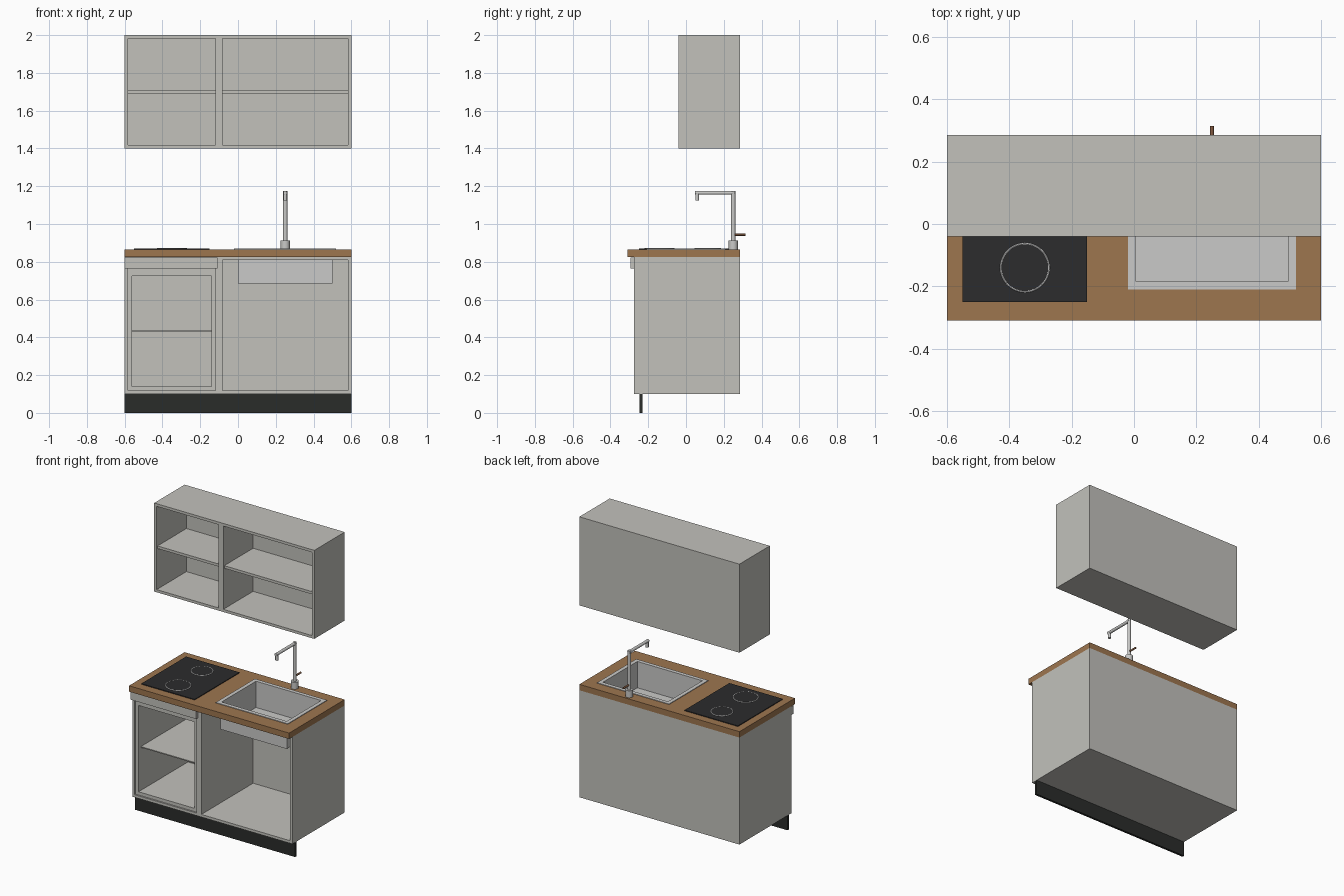
import bpy, math
from mathutils import Vector

cube = bpy.data.objects.get("Cube")
if cube:
    bpy.data.objects.remove(cube, do_unlink=True)


def material(name, rgb):
    m = bpy.data.materials.new(name)
    m.use_nodes = True
    m.diffuse_color = (*rgb, 1)
    bsdf = next(n for n in m.node_tree.nodes if n.type == 'BSDF_PRINCIPLED')
    bsdf.inputs["Base Color"].default_value = (*rgb, 1)
    return m


GREY = material("cabinet grey", (.54, .535, .5))
WOOD = material("worktop wood", (.34, .18, .078))
BLACK = material("hob black", (.025, .025, .026))
PLINTH = material("plinth charcoal", (.023, .025, .023))
STEEL = material("steel", (.59, .59, .58))
RING = material("ring white", (.75, .75, .75))
BROWN = material("lever brown", (.22, .1, .05))


def box(name, x, y, z, mat):
    """Box from (low, high) ranges on each axis."""
    lo, hi = zip(x, y, z)
    verts = [(a, b, c) for a in x for b in y for c in z]
    faces = [(0, 1, 3, 2), (4, 6, 7, 5), (0, 4, 5, 1), (2, 3, 7, 6), (0, 2, 6, 4), (1, 5, 7, 3)]
    me = bpy.data.meshes.new(name)
    me.from_pydata(verts, [], faces)
    me.materials.append(mat)
    ob = bpy.data.objects.new(name, me)
    bpy.context.collection.objects.link(ob)
    return ob


def rod(name, start, end, radius, mat):
    """Smooth cylinder between two points."""
    a, b = Vector(start), Vector(end)
    bpy.ops.mesh.primitive_cylinder_add(vertices=32, radius=radius, depth=(b - a).length,
                                        location=(a + b) / 2)
    ob = bpy.context.object
    ob.name = name
    ob.rotation_euler = (b - a).to_track_quat('Z', 'Y').to_euler()
    ob.data.materials.append(mat)
    bpy.ops.object.shade_smooth_by_angle()
    return ob


def carcass(name, x, y, z, t=.018, back=.006, top=True):
    """Open-fronted cabinet: sides, floor, top and back."""
    (x0, x1), (y0, y1), (z0, z1) = x, y, z
    yi = (y0, y1 - back)
    inner = (x0 + t, x1 - t)
    box(name + "_right_side", (x0, x0 + t), yi, z, GREY)
    box(name + "_left_side", (x1 - t, x1), yi, z, GREY)
    box(name + "_floor", inner, yi, (z0, z0 + t), GREY)
    if top:
        box(name + "_top", inner, yi, (z1 - t, z1), GREY)
    box(name + "_back", x, (y1 - back, y1), z, GREY)


# Wall cabinets with a shelf each
BACK = .285
for name, x in (("small_wall_cabinet", (-.6, -.1)), ("large_wall_cabinet", (-.1, .6))):
    carcass(name, x, (-.04, BACK), (1.4, 2))
    box(name + "_shelf", (x[0] + .018, x[1] - .018), (-.03, BACK - .006), (1.692, 1.71), GREY)

# Base cabinets and plinths
FRONT = -.275
carcass("appliance_cabinet", (-.6, -.1), (FRONT, BACK), (.1, .825))
carcass("sink_cabinet", (-.1, .6), (FRONT, BACK), (.1, .825), top=False)
for name, y in (("front", (FRONT, -.2)), ("back", (.2, BACK - .006))):
    box("sink_cabinet_" + name + "_rail", (-.082, .582), y, (.81, .825), GREY)
box("right_plinth", (-.6, -.1), (-.245, -.23), (0, .1), PLINTH)
box("left_plinth", (-.1, .6), (-.245, -.23), (0, .1), PLINTH)

# Appliance housing inside the small base cabinet
carcass("appliance_housing", (-.57, -.13), (-.265, .27), (.13, .735), t=.01)
box("appliance_shelf", (-.56, -.14), (-.24, .264), (.43, .437), GREY)
for name, x in (("right", (-.582, -.57)), ("left", (-.13, -.118))):
    box("housing_" + name + "_filler", x, (-.265, -.255), (.118, .807), GREY)
box("housing_top_filler", (-.57, -.13), (-.265, -.255), (.735, .807), GREY)
box("housing_bottom_filler", (-.57, -.13), (-.265, -.255), (.118, .13), GREY)
box("control_strip", (-.6, -.108), (-.295, FRONT), (.765, .822), GREY)

# Worktop in four pieces around the sink opening
Z = (.825, .865)
box("worktop_right", (-.6, 0), (-.31, BACK), Z, WOOD)
box("worktop_left", (.5, .6), (-.31, BACK), Z, WOOD)
box("worktop_front", (0, .5), (-.31, -.19), Z, WOOD)
box("worktop_back", (0, .5), (.19, BACK), Z, WOOD)

# Sink: rim and thin-walled bowl
t = .006
for name, y in (("front", (-.21, -.19 + t)), ("back", (.19 - t, .21))):
    box("sink_rim_" + name, (-.02, .52), y, (.865, .869), STEEL)
for name, x in (("right", (-.02, t)), ("left", (.5 - t, .52))):
    box("sink_rim_" + name, x, (-.19 + t, .19 - t), (.865, .869), STEEL)
for name, x, y in (("right", (0, t), (-.19, .19)), ("left", (.5 - t, .5), (-.19, .19)),
                   ("front", (t, .5 - t), (-.19, -.19 + t)), ("back", (t, .5 - t), (.19 - t, .19))):
    box("sink_wall_" + name, x, y, (.685, .865), STEEL)
box("sink_floor", (t, .5 - t), (-.19 + t, .19 - t), (.685, .685 + t), STEEL)

# Hob with two ringed burners
box("hob_plate", (-.55, -.15), (-.25, .23), (.865, .87), BLACK)
for name, y, r in (("front", -.14, .077), ("back", .115, .067)):
    rod(name + "_burner", (-.35, y, .868), (-.35, y, .872), r, BLACK)
    bpy.ops.mesh.primitive_torus_add(major_segments=48, minor_segments=8, major_radius=r,
                                     minor_radius=.003, location=(-.35, y, .87))
    ring = bpy.context.object
    ring.name = name + "_burner_ring"
    ring.data.materials.append(RING)
    bpy.ops.object.shade_smooth_by_angle()

# Tap
rod("tap_base", (.25, .25, .865), (.25, .25, .912), .024, STEEL)
rod("tap_column", (.25, .25, .912), (.25, .25, 1.175), .011, STEEL)
rod("tap_arm", (.25, .258, 1.165), (.25, .048, 1.165), .01, STEEL)
rod("tap_nozzle", (.25, .059, 1.165), (.25, .059, 1.125), .01, STEEL)
rod("tap_lever", (.25, .255, .943), (.25, .315, .943), .006, BROWN)
